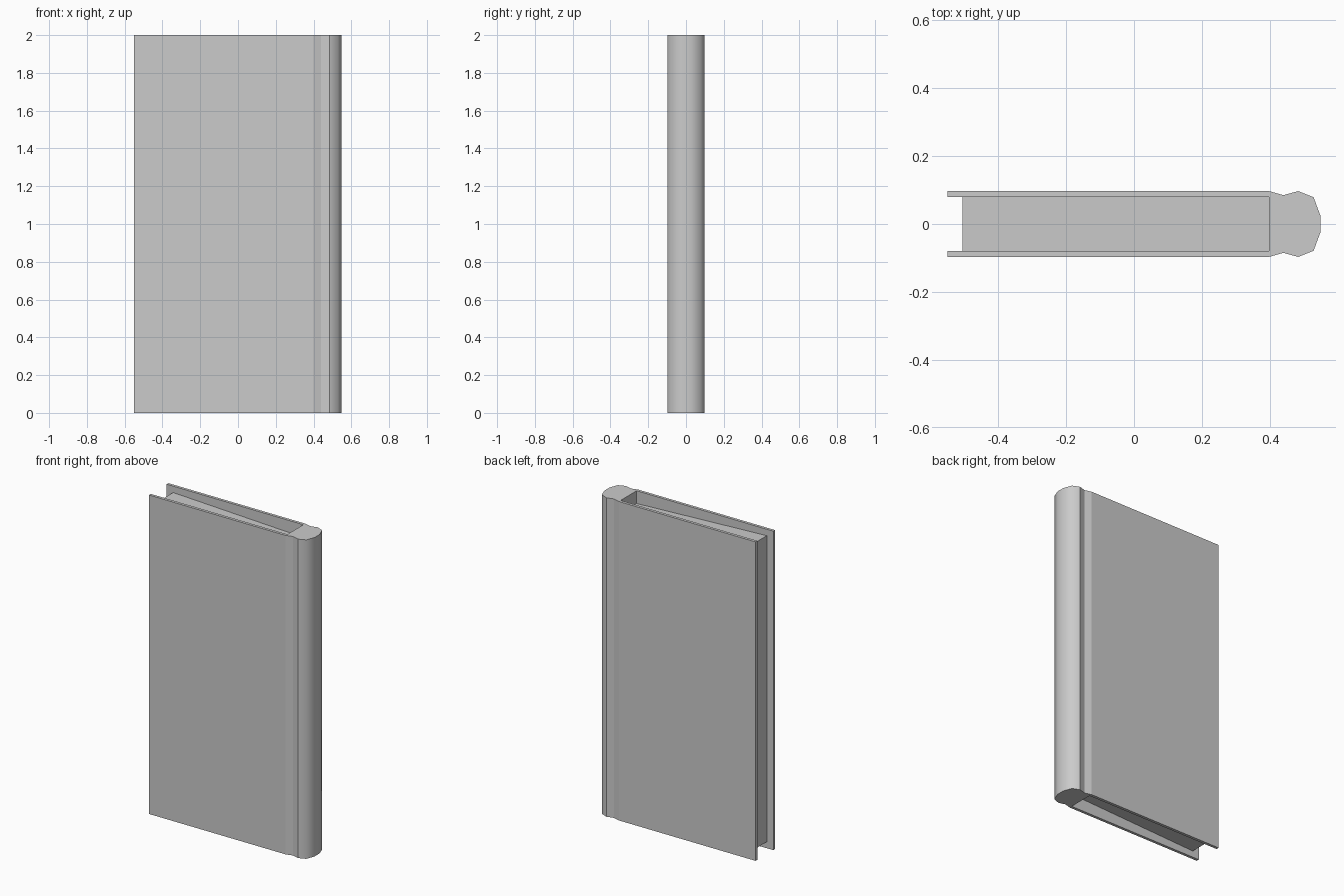
import bpy
import bmesh

if "Cube" in bpy.data.objects:
    bpy.data.objects.remove(bpy.data.objects["Cube"])

HEIGHT = 2.0


def prism(name, outline, to_3d, offset):
    """Extrude a closed 2D outline along an offset vector into a solid object."""
    bm = bmesh.new()
    face = bm.faces.new([bm.verts.new(to_3d(a, b)) for a, b in outline])
    result = bmesh.ops.extrude_face_region(bm, geom=[face], use_keep_orig=True)
    moved = [v for v in result["geom"] if isinstance(v, bmesh.types.BMVert)]
    bmesh.ops.translate(bm, verts=moved, vec=offset)
    bmesh.ops.recalc_face_normals(bm, faces=bm.faces)
    mesh = bpy.data.meshes.new(name)
    bm.to_mesh(mesh)
    bm.free()
    obj = bpy.data.objects.new(name, mesh)
    bpy.context.collection.objects.link(obj)
    return obj


# Cover and spine: half of the plan outline, mirrored across y = 0
half = [(0.398, 0.079), (-0.55, 0.079), (-0.55, 0.097), (0.398, 0.097),
        (0.44, 0.085), (0.484, 0.097), (0.529, 0.079), (0.549, 0.025)]
outline = half + [(x, -y) for x, y in reversed(half)]
cover = prism("cover", outline, lambda x, y: (x, y, 0), (0, 0, HEIGHT))

# Only the rounded back of the spine is smooth; everything else stays flat
for face in cover.data.polygons:
    face.use_smooth = face.center.x > 0.49 and abs(face.normal.z) < 0.5

# Page block: recessed top and bottom, tapering towards the spine
fore, back = -0.505, 0.398
side = [(fore, 0.04), (back, 0.08), (back, HEIGHT - 0.08), (fore, HEIGHT - 0.04)]
prism("pages", side, lambda x, z: (x, -0.079, z), (0, 0.158, 0))
